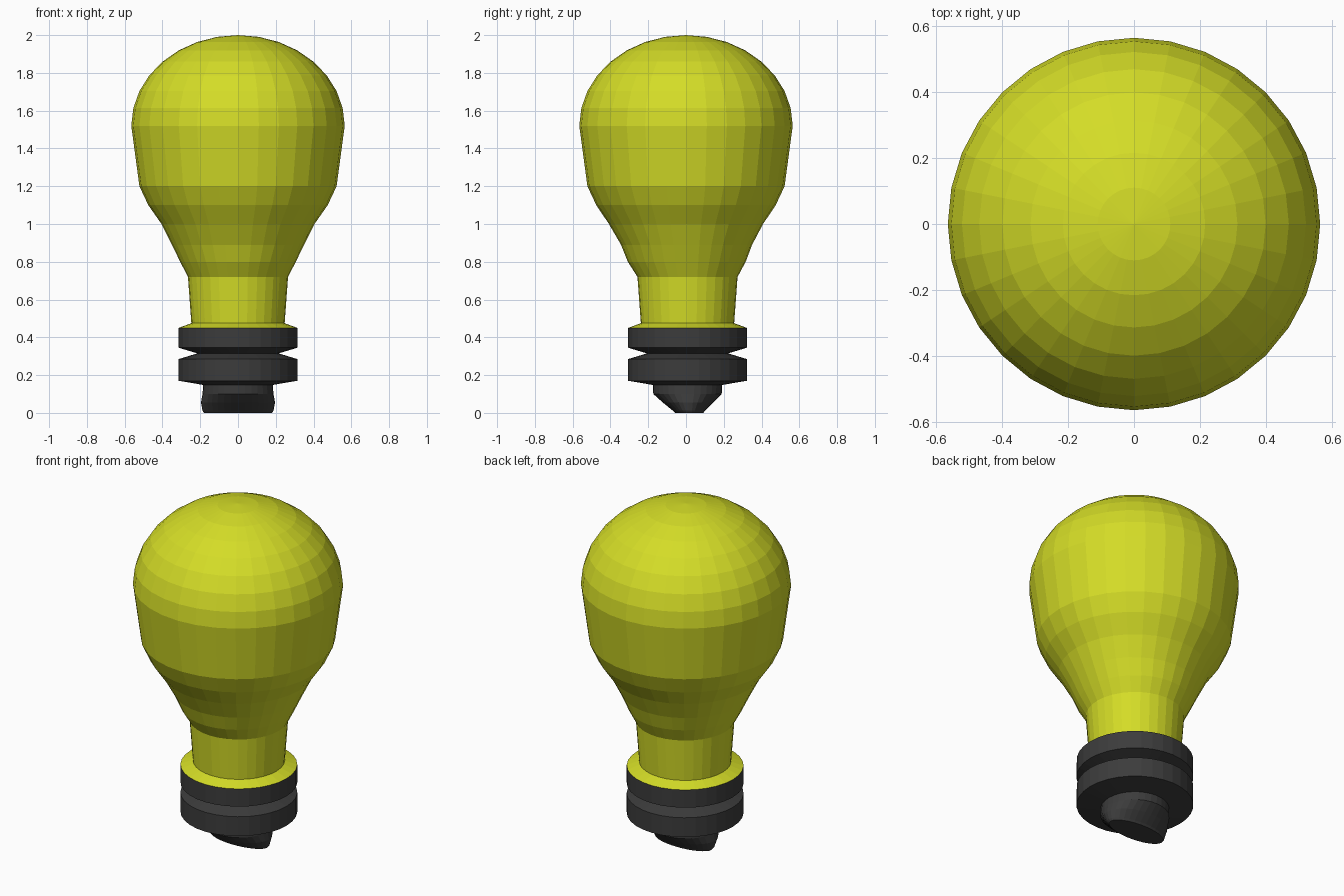
import bpy
import bmesh
from math import sin, cos, pi

if "Cube" in bpy.data.objects:
    bpy.data.objects.remove(bpy.data.objects["Cube"])

SIDES = 32


def material(name, rgb):
    m = bpy.data.materials.new(name)
    m.diffuse_color = (*rgb, 1.0)
    m.use_nodes = True
    m.node_tree.nodes["Principled BSDF"].inputs["Base Color"].default_value = m.diffuse_color
    return m


def stack(name, rings, mat, cap_bottom=False, top_point=None):
    """Loft elliptical rings (z, radius x, radius y, centre y) from bottom to top."""
    bm = bmesh.new()
    loops = []
    for z, rx, ry, cy in rings:
        loops.append([bm.verts.new((rx * cos(2 * pi * i / SIDES),
                                    cy + ry * sin(2 * pi * i / SIDES), z))
                      for i in range(SIDES)])
    for low, high in zip(loops, loops[1:]):
        for i in range(SIDES):
            j = (i + 1) % SIDES
            bm.faces.new((low[i], low[j], high[j], high[i]))
    if cap_bottom:
        bm.faces.new(loops[0][::-1])
    if top_point is not None:
        tip = bm.verts.new((0, 0, top_point))
        for i in range(SIDES):
            bm.faces.new((loops[-1][i], loops[-1][(i + 1) % SIDES], tip))
    mesh = bpy.data.meshes.new(name)
    bm.to_mesh(mesh)
    bm.free()
    mesh.materials.append(mat)
    obj = bpy.data.objects.new(name, mesh)
    bpy.context.collection.objects.link(obj)
    return obj


yellow = material("yellow_glass", (0.66, 0.72, 0.02))
dark = material("dark_base", (0.045, 0.045, 0.045))

# Glass: collar, neck and flare, then a flattened half-sphere dome
glass = [
    (0.45, 0.314, 0.314, 0.008),
    (0.475, 0.247, 0.247, 0.008),
    (0.72, 0.265, 0.265, 0.008),
    (0.80, 0.306, 0.312, 0.004),
    (0.89, 0.350, 0.347, 0.003),
    (1.00, 0.405, 0.408, 0.0),
    (1.10, 0.475, 0.475, 0.0),
    (1.20, 0.522, 0.522, 0.0),
]
for k in range(8):
    a = k * pi / 16
    r = 0.565 * cos(a)
    glass.append((1.52 + 0.48 * sin(a), r, r, 0.0))
stack("bulb_glass", glass, yellow, top_point=2.0)

# Base: wedge-shaped contact tip, then two screw rings with a groove
base = [
    (0.00, 0.180, 0.075, 0.018),
    (0.012, 0.188, 0.085, 0.015),
    (0.055, 0.196, 0.133, 0.010),
    (0.10, 0.188, 0.181, 0.008),
    (0.148, 0.184, 0.184, 0.008),
]
base += [(z, r, r, 0.008) for z, r in (
    (0.17, 0.314), (0.285, 0.314), (0.315, 0.215), (0.345, 0.314), (0.45, 0.314))]
stack("screw_base", base, dark, cap_bottom=True)
